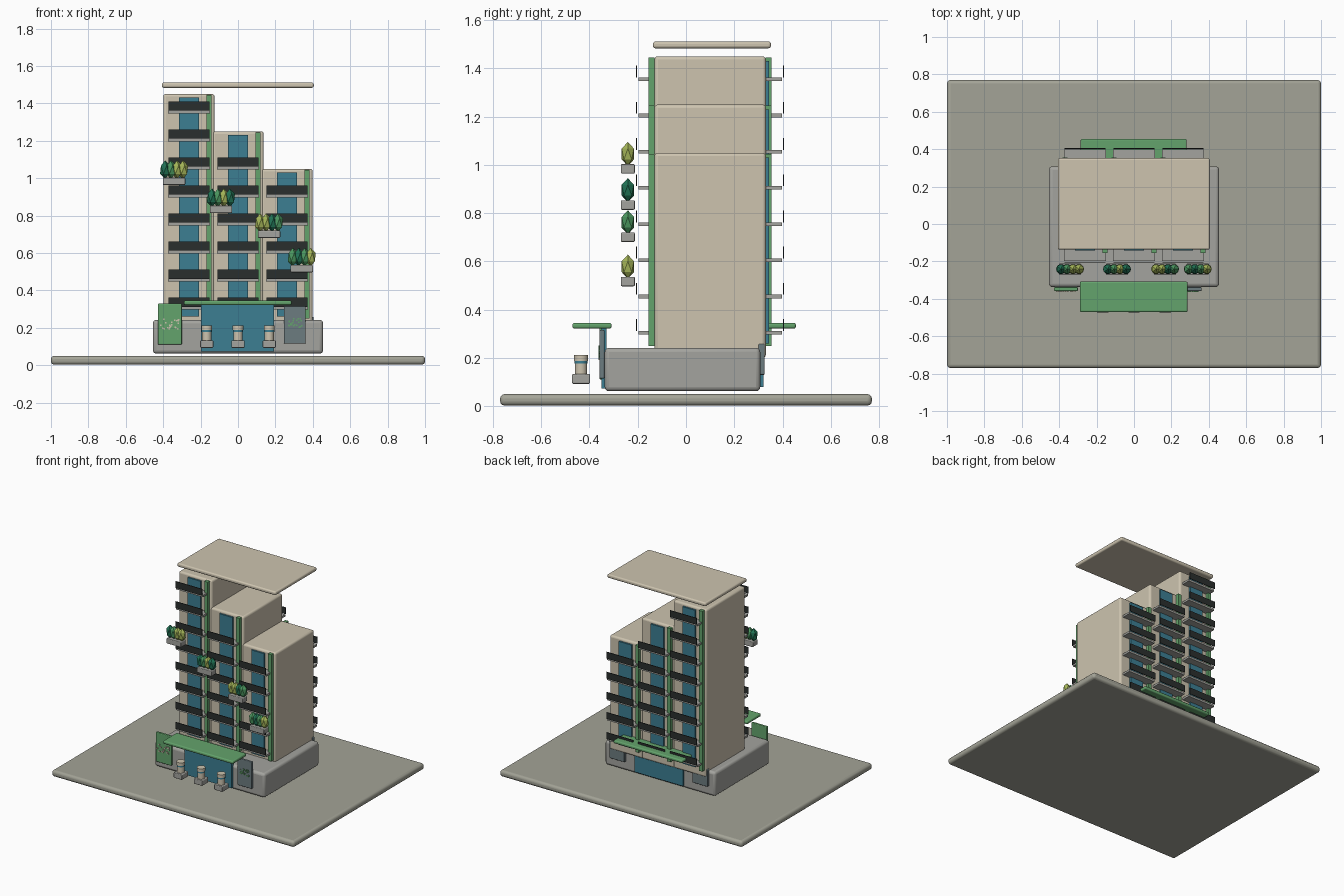
import bpy, bmesh, random
from mathutils import Matrix

if "Cube" in bpy.data.objects:
    bpy.data.objects.remove(bpy.data.objects["Cube"])

random.seed(4)

def mat(name, r, g, b):
    m = bpy.data.materials.new(name)
    m.diffuse_color = (r, g, b, 1)
    m.use_nodes = True
    m.node_tree.nodes["Principled BSDF"].inputs["Base Color"].default_value = m.diffuse_color
    return m

PAVING = mat("warm paving grey", 0.37, 0.37, 0.31)
STONE = mat("stone grey", 0.37, 0.37, 0.345)
CREAM = mat("cream wall", 0.61, 0.55, 0.43)
GLASS = mat("blue glass", 0.045, 0.21, 0.29)
GREEN = mat("canopy green", 0.127, 0.37, 0.15)
DARK = mat("dark railing", 0.023, 0.028, 0.027)
SLATE = mat("slate panel", 0.15, 0.2, 0.216)
LEAVES = [mat("deep leaf green", 0.015, 0.17, 0.09),
          mat("mid leaf green", 0.07, 0.31, 0.115),
          mat("yellow leaf green", 0.38, 0.47, 0.1)]


def finish(name, bm, m, bevel=0, smooth=False):
    me = bpy.data.meshes.new(name)
    bm.to_mesh(me)
    bm.free()
    me.materials.append(m)
    ob = bpy.data.objects.new(name, me)
    bpy.context.collection.objects.link(ob)
    if bevel:
        mod = ob.modifiers.new("rounded_edges", "BEVEL")
        mod.width = bevel
        mod.segments = 3
    if smooth:
        bpy.context.view_layer.objects.active = ob
        ob.select_set(True)
        bpy.ops.object.shade_smooth_by_angle()
        ob.select_set(False)
    return ob


def add_box(bm, x, y, z):
    """Box from (min, max) pairs."""
    c = [(a[0] + a[1]) / 2 for a in (x, y, z)]
    s = [a[1] - a[0] for a in (x, y, z)]
    bmesh.ops.create_cube(bm, size=1, matrix=Matrix.Translation(c) @ Matrix.Diagonal((*s, 1)))


def box(name, x, y, z, m, bevel=0):
    bm = bmesh.new()
    add_box(bm, x, y, z)
    return finish(name, bm, m, bevel, bool(bevel))


def cylinder(name, x, y, z0, z1, r, m):
    bm = bmesh.new()
    bmesh.ops.create_cone(bm, cap_ends=True, segments=24, radius1=r, radius2=r, depth=z1 - z0,
                          matrix=Matrix.Translation((x, y, (z0 + z1) / 2)))
    return finish(name, bm, m, 0, True)


# Ground slab, podium and floating roof plate
box("paving_slab", (-1, 1), (-0.77, 0.77), (0.003, 0.05), PAVING, 0.018)
box("podium", (-0.455, 0.455), (-0.337, 0.308), (0.062, 0.242), STONE, 0.018)
box("roof_plate", (-0.407, 0.405), (-0.137, 0.352), (1.483, 1.511), CREAM, 0.01)

# Three stepped towers: centre x, top height, number of balcony levels
YC = 0.1
for n, (cx, top, levels) in enumerate([(-0.2625, 1.45, 8), (0, 1.25, 6), (0.2625, 1.05, 5)], 1):
    box(f"tower_{n}", (cx - 0.137, cx + 0.137), (YC - 0.231, YC + 0.231), (0.2, top), CREAM, 0.014)
    for side, s in (("front", -1), ("back", 1)):
        def depth(a, b):
            return tuple(sorted((YC + s * a, YC + s * b)))
        box(f"window_strip_{side}_{n}", (cx - 0.053, cx + 0.053), depth(0.225, 0.243),
            (0.26, top - 0.02), GLASS)
        gx = cx - s * 0.107
        box(f"green_fin_{side}_{n}", (gx - 0.014, gx + 0.014), depth(0.23, 0.255),
            (0.25, top - 0.005), GREEN)
        slabs, rails = bmesh.new(), bmesh.new()
        for i in range(levels):
            z = 0.305 + 0.15 * i
            add_box(slabs, (cx - 0.112, cx + 0.112), depth(0.225, 0.297), (z - 0.008, z + 0.007))
            add_box(rails, (cx - 0.11, cx + 0.11), depth(0.302, 0.307), (z + 0.007, z + 0.056))
        finish(f"balcony_slabs_{side}_{n}", slabs, STONE)
        finish(f"balcony_rails_{side}_{n}", rails, DARK)

# Entrance glass, canopies and wall panels
box("lobby_glass_front", (-0.197, 0.193), (-0.35, -0.33), (0.073, 0.325), GLASS)
box("lobby_glass_back", (-0.2, 0.2), (0.3, 0.322), (0.08, 0.325), GLASS)
box("canopy_front", (-0.29, 0.287), (-0.471, -0.308), (0.322, 0.345), GREEN, 0.008)
box("canopy_back", (-0.285, 0.282), (0.29, 0.455), (0.322, 0.345), GREEN, 0.008)
box("green_panel_front", (-0.428, -0.3), (-0.358, -0.338), (0.11, 0.33), GREEN, 0.005)
box("slate_panel_front", (0.245, 0.362), (-0.358, -0.338), (0.115, 0.316), SLATE, 0.005)
for name, x in (("left", -0.342), ("right", 0.342)):
    box(f"slate_panel_back_{name}", (x - 0.062, x + 0.062), (0.3, 0.326), (0.13, 0.258), SLATE, 0.005)

# Scattered ornamental flecks on the two front panels
for name, x0, x1, z0, z1, m in (("green", -0.42, -0.31, 0.19, 0.25, CREAM),
                                ("slate", 0.27, 0.34, 0.2, 0.25, GREEN)):
    bm = bmesh.new()
    for _ in range(22):
        x, z = random.uniform(x0, x1), random.uniform(z0, z1)
        add_box(bm, (x - 0.004, x + 0.004), (-0.363, -0.357), (z - 0.004, z + 0.004))
    finish(f"panel_flecks_{name}", bm, m)

# Bollards in front of the entrance
for n, x in enumerate((-0.167, 0, 0.167), 1):
    box(f"bollard_base_{n}", (x - 0.035, x + 0.035), (-0.472, -0.398), (0.093, 0.133), STONE, 0.005)
    cylinder(f"bollard_body_{n}", x, -0.435, 0.13, 0.18, 0.025, CREAM)
    cylinder(f"bollard_band_{n}", x, -0.435, 0.178, 0.189, 0.027, GLASS)
    cylinder(f"bollard_cap_{n}", x, -0.435, 0.188, 0.212, 0.029, CREAM)

# Stepped planters with faceted shrubs
PLANTERS = [(-0.342, 1.0, (0, 1, 2, 2)), (-0.091, 0.85, (0, 1, 2, 0)),
            (0.166, 0.717, (2, 2, 0, 1)), (0.341, 0.533, (1, 0, 1, 2))]
for n, (x, z, colours) in enumerate(PLANTERS, 1):
    box(f"planter_{n}", (x - 0.06, x + 0.06), (-0.27, -0.212), (z - 0.036, z + 0.003), STONE, 0.005)
    for k, c in enumerate(colours):
        bm = bmesh.new()
        bmesh.ops.create_icosphere(
            bm, subdivisions=1, radius=1,
            matrix=Matrix.Translation((x + (k - 1.5) * 0.032, -0.241, z + 0.045))
            @ Matrix.Diagonal((0.03, 0.03, 0.05, 1)))
        finish(f"shrub_{n}_{k + 1}", bm, LEAVES[c])
